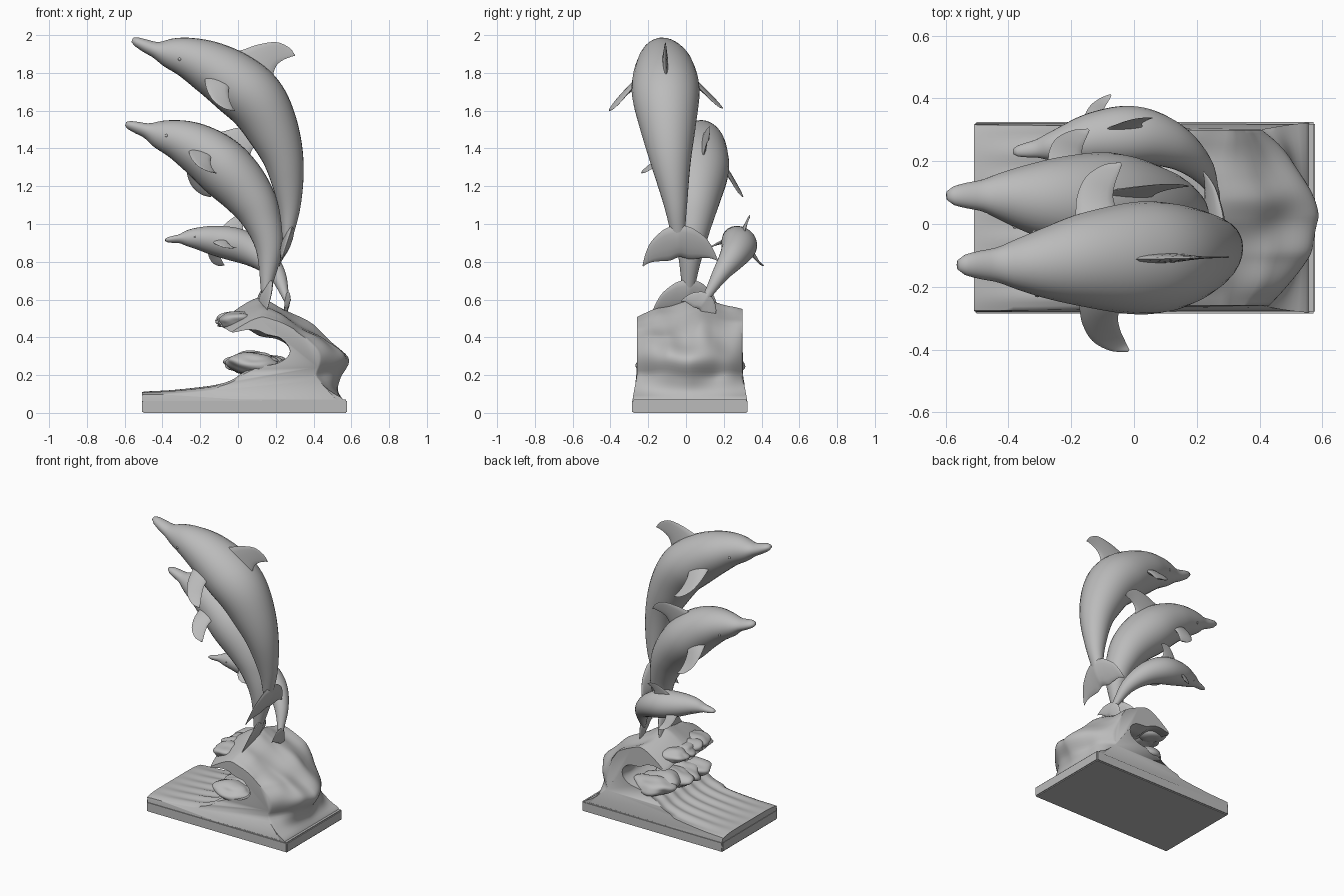
import bpy, bmesh, math, random
from mathutils import Vector, Matrix, noise

if "Cube" in bpy.data.objects:
    bpy.data.objects.remove(bpy.data.objects["Cube"])

stone = bpy.data.materials.new("grey_stone")
stone.use_nodes = True
stone.diffuse_color = (0.5, 0.5, 0.5, 1)
stone.node_tree.nodes["Principled BSDF"].inputs["Base Color"].default_value = (0.5, 0.5, 0.5, 1)


def finish(name, bm, angle=50):
    """Turn a bmesh into a named, smooth shaded object."""
    bmesh.ops.recalc_face_normals(bm, faces=bm.faces)
    mesh = bpy.data.meshes.new(name)
    bm.to_mesh(mesh)
    bm.free()
    mesh.materials.append(stone)
    obj = bpy.data.objects.new(name, mesh)
    bpy.context.collection.objects.link(obj)
    bpy.ops.object.select_all(action="DESELECT")
    obj.select_set(True)
    bpy.context.view_layer.objects.active = obj
    bpy.ops.object.shade_smooth_by_angle(angle=math.radians(angle))


def loft(name, rings, angle=50):
    """Skin closed rings of points and cap both ends."""
    bm = bmesh.new()
    rows = [[bm.verts.new(p) for p in ring] for ring in rings]
    count = len(rows[0])
    for a, b in zip(rows, rows[1:]):
        for i in range(count):
            j = (i + 1) % count
            bm.faces.new((a[i], a[j], b[j], b[i]))
    caps = [bm.faces.new(rows[0]), bm.faces.new(rows[-1])]
    bm.normal_update()
    bmesh.ops.triangulate(bm, faces=caps, ngon_method="EAR_CLIP")
    finish(name, bm, angle)


def ellipse(centre, a, b, count=24):
    turns = [math.tau * i / count for i in range(count)]
    return [centre + a * math.cos(t) + b * math.sin(t) for t in turns]


def smooth_path(points, steps=12):
    """Dense Catmull-Rom curve through the points."""
    pts = [Vector(p) for p in points]
    pts = [pts[0] * 2 - pts[1]] + pts + [pts[-1] * 2 - pts[-2]]
    path = []
    for p, q, r, s in zip(pts, pts[1:], pts[2:], pts[3:]):
        for i in range(steps):
            t = i / steps
            path.append(q + (r - p) * (t / 2) + (p * 2 - q * 5 + r * 4 - s) * (t * t / 2)
                        + (q * 3 - p - r * 3 + s) * (t ** 3 / 2))
    return path + [pts[-2]]


def lookup(keys, values, key):
    """Linear lookup in a dense table."""
    for i in range(1, len(keys)):
        if key <= keys[i]:
            f = (key - keys[i - 1]) / max(keys[i] - keys[i - 1], 1e-9)
            return values[i - 1].lerp(values[i], f)
    return values[-1]


# Body girth from beak to tail: position, half height, half width
GIRTH = smooth_path([
    (0, .012, .016), (.015, .024, .032), (.05, .034, .045), (.09, .044, .056), (.134, .077, .082),
    (.196, .106, .115), (.28, .138, .15), (.39, .162, .177), (.48, .163, .176),
    (.6, .14, .146), (.72, .105, .108), (.81, .08, .08), (.91, .05, .052), (1, .024, .032)])

# Fin outlines: pairs of leading and trailing edge points (along body, outwards)
DORSAL = [((-.15, .11), (.13, .11)), ((-.106, .16), (.105, .155)), ((-.055, .235), (.09, .205)),
          ((.013, .303), (.1, .25)), ((.085, .322), (.125, .292)), ((.134, .31), (.137, .304))]
PECTORAL = [((-.03, .1), (.12, .1)), ((-.01, .16), (.125, .16)), ((.02, .215), (.135, .2)),
            ((.075, .27), (.165, .24)), ((.15, .305), (.2, .28)), ((.212, .312), (.217, .304))]
HALF_FLUKE = [((-.09, .0), (.09, .0)), ((-.075, .06), (.105, .05)), ((-.05, .1), (.105, .1)),
              ((.0, .15), (.106, .145)), ((.06, .18), (.115, .175)), ((.122, .2), (.127, .197))]


def fin(name, origin, along, out, size, outline, thick, bend=Vector()):
    """Lens shaped blade that thins and bends towards its tip."""
    normal = along.cross(out).normalized()
    outline = smooth_path([lead + trail for lead, trail in outline], 5)
    far = max(abs(row[1]) for row in outline)
    rings = []
    for row in outline:
        reach = abs(row[1]) / far
        lead = along * row[0] + out * row[1]
        trail = along * row[2] + out * row[3]
        centre = origin + ((lead + trail) / 2 + bend * reach ** 2) * size
        rings.append(ellipse(centre, (trail - lead) * (size / 2),
                             normal * thick * (1.08 - reach) * size, 14))
    loft(name, rings)


def dolphin(name, size, roll, spine):
    path = smooth_path(spine)
    travel = [0]
    for a, b in zip(path, path[1:]):
        travel.append(travel[-1] + (b - a).length)

    def frame(u):
        at = lambda v: lookup(travel, path, v * travel[-1])
        along = (at(min(u + .03, 1)) - at(max(u - .03, 0))).normalized()
        up = along.cross(Vector((0, 1, 0))).normalized()
        up = Matrix.Rotation(math.radians(roll), 3, along) @ up
        return at(u), along, up, up.cross(along)

    def girth(u):
        return lookup([g[0] for g in GIRTH], GIRTH, u) * size

    rings = []
    for i in range(61):
        u = i / 60
        centre, along, up, side = frame(u)
        g = girth(u)
        rings.append(ellipse(centre, up * g[1], side * g[2], 28))
    loft(name + "_body", rings, 80)

    centre, along, up, side = frame(.41)
    fin(name + "_dorsal_fin", centre, along, up, size, DORSAL, .026)
    # Flippers curve downwards with the trailing edge raised
    centre, along, up, side = frame(.3)
    for label, sign in (("left", -1), ("right", 1)):
        out = side * sign * .97 - up * .28
        fin(f"{name}_{label}_flipper", centre, along * .9 + up * .36, out, size, PECTORAL,
            .034, up * -.13)
    centre, along, up, side = frame(1)
    mirrored = [((a, -b), (c, -d)) for (a, b), (c, d) in HALF_FLUKE[:0:-1]]
    fin(name + "_tail_fluke", centre, (along - up * .25).normalized(), side, size,
        mirrored + HALF_FLUKE, .024)

    # Eyes barely stand out from the sides of the head
    centre, along, up, side = frame(.175)
    g = girth(.175)
    for label, sign in (("left", -1), ("right", 1)):
        bm = bmesh.new()
        spot = centre + side * sign * g[2] * .94 - up * g[1] * .2
        bmesh.ops.create_uvsphere(bm, u_segments=12, v_segments=8, radius=.009 * size,
                                  matrix=Matrix.Translation(spot))
        finish(f"{name}_{label}_eye", bm)


dolphin("large_dolphin", 1, 0, [
    (-.56, -.13, 1.975), (-.43, -.13, 1.92), (-.28, -.125, 1.885), (-.15, -.115, 1.83),
    (-.02, -.11, 1.75), (.095, -.105, 1.65), (.18, -.095, 1.505), (.245, -.08, 1.325),
    (.272, -.055, 1.1), (.26, -.04, .91)])
dolphin("middle_dolphin", .92, -13, [
    (-.595, .09, 1.53), (-.455, .09, 1.485), (-.3, .08, 1.44), (-.17, .07, 1.37),
    (-.05, .06, 1.27), (.05, .05, 1.16), (.12, .04, 1.04), (.165, .025, .87), (.145, .01, .63)])
dolphin("small_dolphin", .53, -19, [
    (-.385, .23, .915), (-.24, .25, .925), (-.11, .275, .91), (.02, .28, .88),
    (.13, .245, .82), (.21, .18, .73), (.26, .095, .59)])

# Flat plinth
bm = bmesh.new()
bmesh.ops.create_cube(bm, size=1, matrix=Matrix.Translation((.035, .02, .035))
                      @ Matrix.Diagonal((1.085, .61, .07, 1)))
bmesh.ops.bevel(bm, geom=bm.edges[:], offset=.006, segments=2, affect="EDGES")
finish("plinth", bm, 30)

# Curling wave: one side profile swept across the plinth
WAVE = smooth_path([(x, z, 0) for x, z in [
    (-.503, .03), (-.505, .1), (-.495, .112), (-.35, .118), (-.15, .137), (-.04, .165),
    (.03, .21), (.12, .25), (.22, .27), (.275, .31), (.275, .36), (.22, .4), (.13, .42),
    (.06, .455), (-.02, .47), (-.12, .46), (-.04, .53), (.05, .585), (.13, .605), (.22, .565),
    (.33, .485), (.46, .4), (.56, .33), (.59, .27), (.55, .19), (.53, .12), (.56, .06),
    (.55, .03)]], 5)
rings = []
ROWS = 48
for k in range(ROWS + 1):
    y = 2 * k / ROWS - 1
    edge = abs(y) ** 1.5
    slope = (abs(y - .2) / 1.2) ** 1.2
    ring = []
    for x, z, _ in WAVE:
        high = min(max((z - .08) / .12, 0), 1)
        width = .302 - .022 * high
        if x > .3:
            x = .3 + (x - .3) * (1 - .58 * edge * high)
        # The crest is tallest left of the middle
        if z > .4:
            z = .4 + (z - .4) * (1 - .5 * slope)
            if x < .15:
                x = .15 + (x - .15) * (1 - .35 * edge)
        # Ripples on the sea, folds on the back of the wave
        if x < .1 and .08 < z < .3:
            z += .006 * math.sin(y * 20) * min((x + .52) * 3, 1) - .015 * edge ** 4 * (x < -.1)
        elif high > 0:
            fold = noise.noise(Vector((x * 5, y * 2.2, z * 5))) * high
            x, z = x + fold * .03, z + fold * .02
        ring.append(Vector((x, .02 + y * width, z)))
    rings.append(ring)
loft("curling_wave", rings, 60)


def foam(name, place, scale, seed):
    """Smooth lumpy clump."""
    bm = bmesh.new()
    bmesh.ops.create_icosphere(bm, subdivisions=4, radius=1)
    for v in bm.verts:
        swell = 1 + .3 * noise.noise(v.co * 1.1 + Vector((seed * 7, 0, 0)))
        v.co = Vector(place) + Vector([c * s * swell for c, s in zip(v.co, scale)])
    finish(name, bm, 80)


# Foam under the curl, then along its lip
random.seed(4)
for i in range(5):
    y = -.17 + i * .095
    foam(f"lower_foam_{i}", (.09 + random.uniform(-.02, .02), y, .262),
         (.14, .095, random.uniform(.055, .065)), i)
for i in range(4):
    y = -.1 + i * .085
    foam(f"lip_foam_{i}", (random.uniform(-.02, .01), y, .49), (.1, .085, .045), i + 9)
